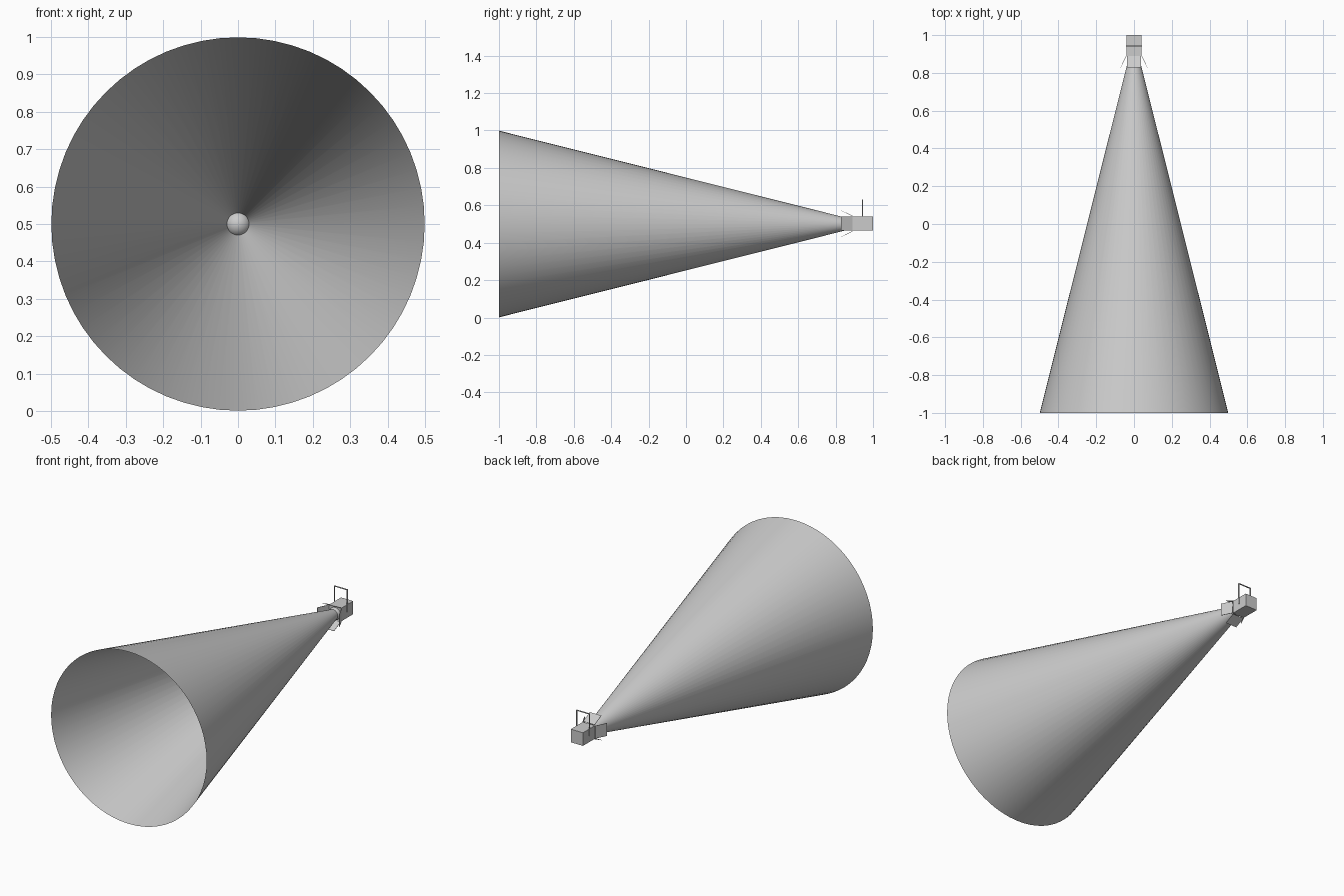
import bpy, bmesh
from math import pi, sin, cos
from mathutils import Vector

if "Cube" in bpy.data.objects:
    bpy.data.objects.remove(bpy.data.objects["Cube"])

CZ = 0.502  # lamp axis height


def make(name, bm, smooth=False):
    me = bpy.data.meshes.new(name)
    bm.to_mesh(me)
    bm.free()
    for p in me.polygons:
        p.use_smooth = smooth
    ob = bpy.data.objects.new(name, me)
    bpy.context.collection.objects.link(ob)
    return ob


def box(name, lo, hi):
    bm = bmesh.new()
    bmesh.ops.create_cube(bm, size=1)
    for v in bm.verts:
        v.co = Vector([(a + b) / 2 + c * (b - a) for a, b, c in zip(lo, hi, v.co)])
    return make(name, bm)


def lathe(name, profile, n=64):
    # revolve (y, radius) points about the lamp axis
    bm = bmesh.new()
    rings = [[bm.verts.new((r * cos(2 * pi * i / n), y, 0.5 + r * sin(2 * pi * i / n)))
              for i in range(n)] for y, r in profile]
    for a, b in zip(rings, rings[1:]):
        for i in range(n):
            j = (i + 1) % n
            bm.faces.new((a[i], a[j], b[j], b[i]))
    bmesh.ops.remove_doubles(bm, verts=bm.verts, dist=1e-6)
    return make(name, bm, True)


# open light cone
lathe("light_beam", [(-1, 0.499), (0.89, 0.025)])

# domed lens inside the narrow end
lathe("lens", [(0.89 - 0.035 * sin(t * pi / 12), 0.035 * cos(t * pi / 12)) for t in range(7)], 32)

# lamp housing
box("housing", (-0.039, 0.89, CZ - 0.038), (0.039, 1.0, CZ + 0.038))

# four flared barn doors
for k, side in enumerate(("right", "top", "left", "bottom")):
    a = k * pi / 2
    out, along = Vector((cos(a), 0, sin(a))), Vector((-sin(a), 0, cos(a)))
    bm = bmesh.new()
    quad = []
    for r, y, s in ((0.041, 0.89, -1), (0.041, 0.89, 1), (0.071, 0.828, 1), (0.071, 0.828, -1)):
        quad.append(bm.verts.new(out * r + along * (s * 0.037) + Vector((0, y, CZ))))
    bm.faces.new(quad)
    door = make("barn_door_" + side, bm)
    mod = door.modifiers.new("thickness", "SOLIDIFY")
    mod.thickness = 0.002
    mod.offset = 0

# thin mounting yoke
for s, side in ((-1, "left"), (1, "right")):
    x = s * 0.041
    box("yoke_leg_" + side, (x - 0.002, 0.94, 0.5), (x + 0.002, 0.946, 0.63))
box("yoke_bar", (-0.043, 0.94, 0.626), (0.043, 0.946, 0.63))
